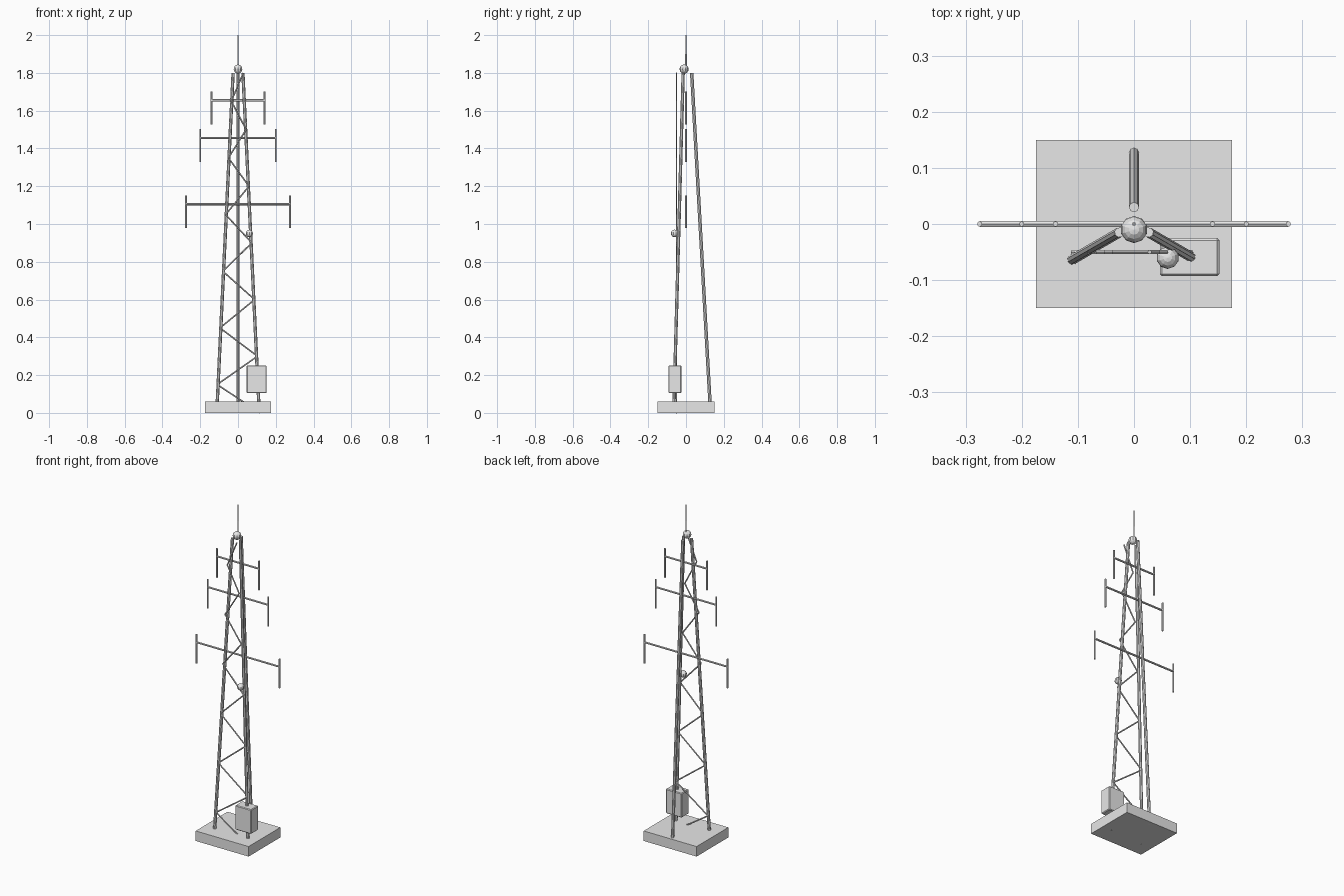
import bpy
import math
from mathutils import Vector

cube = bpy.data.objects.get("Cube")
if cube:
    bpy.data.objects.remove(cube, do_unlink=True)

grey = bpy.data.materials.new("light grey")
grey.use_nodes = True
grey.diffuse_color = (0.8, 0.8, 0.8, 1)
grey.node_tree.nodes["Principled BSDF"].inputs["Base Color"].default_value = (0.8, 0.8, 0.8, 1)


def finish(name):
    obj = bpy.context.object
    obj.name = name
    obj.data.materials.clear()
    obj.data.materials.append(grey)
    return obj


def rod(name, start, end, radius, sides=6):
    a, b = Vector(start), Vector(end)
    bpy.ops.mesh.primitive_cylinder_add(vertices=sides, radius=radius, depth=(b - a).length,
                                        location=(a + b) / 2)
    obj = finish(name)
    obj.rotation_euler = (b - a).to_track_quat('Z', 'Y').to_euler()
    return obj


def box(name, centre, size):
    bpy.ops.mesh.primitive_cube_add(size=1, location=centre)
    obj = finish(name)
    obj.scale = size
    bpy.ops.object.transform_apply(location=False, rotation=False, scale=True)
    return obj


def ball(name, centre, radius):
    bpy.ops.mesh.primitive_uv_sphere_add(segments=10, ring_count=8, radius=radius, location=centre)
    return finish(name)


# Foundation slab
box("foundation_slab", (0, 0, 0.03), (0.35, 0.3, 0.06))

# Three leaning legs, evenly spaced round the centre
TOP = 1.8
for name, degrees in (("back_leg", 90), ("front_right_leg", 210), ("front_left_leg", 330)):
    out = Vector((math.cos(math.radians(degrees)), math.sin(math.radians(degrees)), 0))
    rod(name, out * 0.13, out * 0.03 + Vector((0, 0, TOP)), 0.009, 8)

# Zigzag bracing across the front
STEPS = 12
joints = []
for i in range(STEPS + 1):
    t = i / STEPS
    side = 1 if i % 2 == 0 else -1
    joints.append((side * (0.118 - 0.09 * t), -0.05, TOP * t))
for i in range(STEPS):
    rod(f"brace_{i + 1}", joints[i], joints[i + 1], 0.004)

# Crossarms with an upright rod at each end
for label, z, reach in (("lower", 1.105, 0.275), ("middle", 1.455, 0.2), ("upper", 1.655, 0.14)):
    rod(f"{label}_crossarm", (-reach, 0, z), (reach, 0, z), 0.006)
    for side, word in ((-1, "right"), (1, "left")):
        x = side * reach
        rod(f"{label}_{word}_upright", (x, 0, z - 0.127), (x, 0, z + 0.047), 0.005)

# Mast tip: ball, thick spike and thin spike
ball("top_ball", (0, -0.01, 1.82), 0.024)
rod("spike_base", (0, 0, 1.8), (0, 0, 1.9), 0.004)
rod("spike_tip", (0, 0, 1.9), (0, 0, 2.0), 0.002)

# Lamp on the front left leg
ball("side_lamp", (0.06, -0.06, 0.95), 0.02)

# Equipment cabinet with softened edges
cabinet = box("equipment_cabinet", (0.099, -0.059, 0.178), (0.106, 0.068, 0.146))
bevel = cabinet.modifiers.new("edge_bevel", 'BEVEL')
bevel.width = 0.004
bevel.segments = 1
